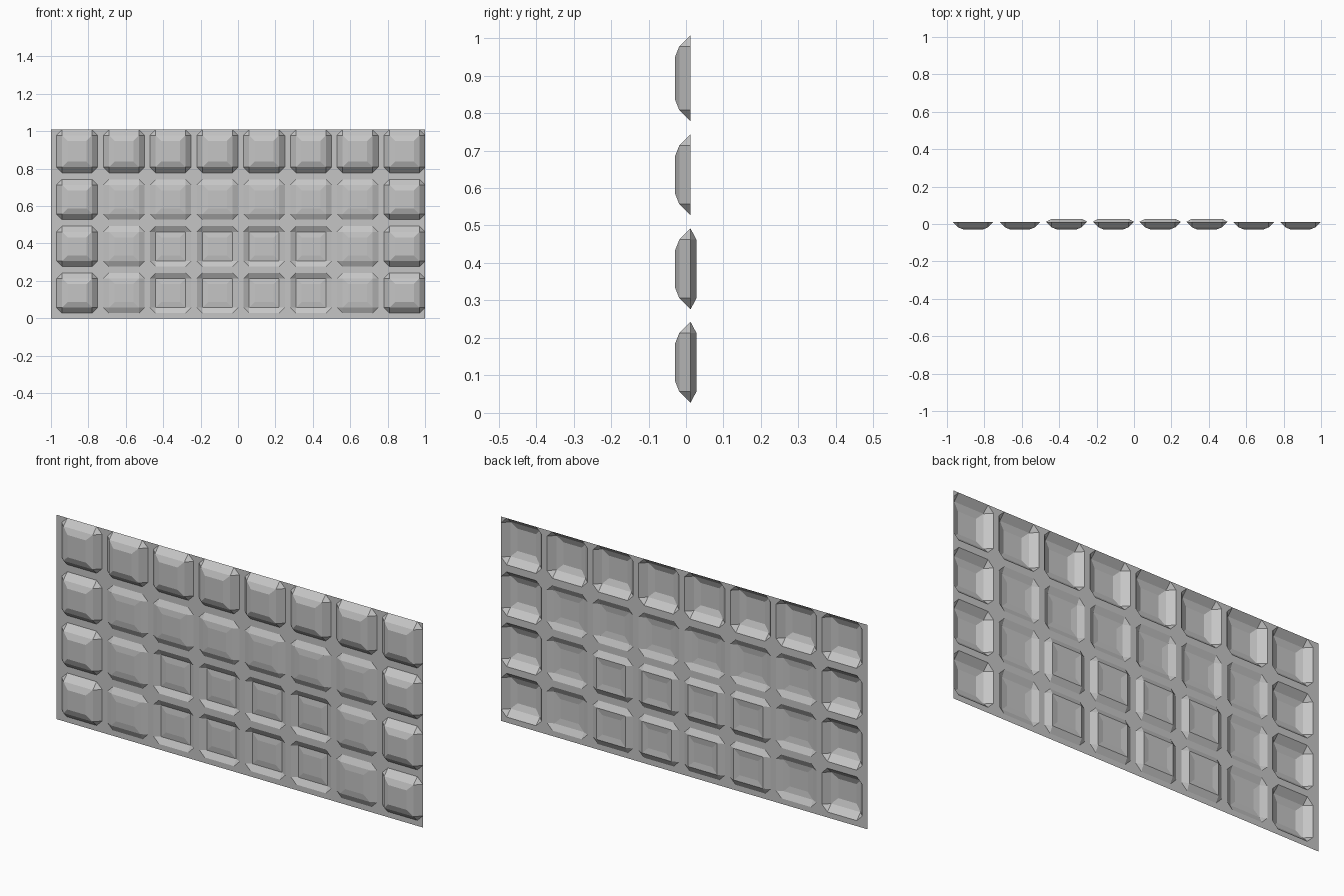
import bpy
import bmesh

if "Cube" in bpy.data.objects:
    bpy.data.objects.remove(bpy.data.objects["Cube"])

grey = bpy.data.materials.new("light_grey")
grey.diffuse_color = (0.56, 0.56, 0.56, 1)
grey.use_nodes = True
grey.node_tree.nodes["Principled BSDF"].inputs["Base Color"].default_value = grey.diffuse_color

PLATE_Y = 0.012      # depth of the flat sheet
CUT = 0.03           # corner cut and slope width of each coffer
COLS = 8
ROWS = [(0.0, 0.25, 0.027, 0.243), (0.25, 0.50, 0.276, 0.492),
        (0.50, 0.76, 0.527, 0.743), (0.76, 1.008, 0.778, 1.008)]

bm = bmesh.new()


def rect(x0, x1, z0, z1, y, inset=0.0):
    x0, x1, z0, z1 = x0 + inset, x1 - inset, z0 + inset, z1 - inset
    return [(x0, y, z0), (x1, y, z0), (x1, y, z1), (x0, y, z1)]


def octagon(x0, x1, z0, z1, y, c):
    return [(x0, y, z0 + c), (x0 + c, y, z0), (x1 - c, y, z0), (x1, y, z0 + c),
            (x1, y, z1 - c), (x1 - c, y, z1), (x0 + c, y, z1), (x0, y, z1 - c)]


def face(points):
    f = bm.faces.new([bm.verts.new(p) for p in points])
    f.normal_update()
    if f.calc_area() < 1e-7:      # cell side flush with the coffer
        bmesh.ops.delete(bm, geom=[f], context='FACES')


def join_rect_octagon(r, o, octagon_outside):
    for k in range(4):
        n = (k + 1) % 4
        for pts in ([r[k], r[n], o[2 * n], o[2 * k + 1]],
                    [r[k], o[2 * k + 1], o[2 * k]]):
            face(pts[::-1] if octagon_outside else pts)


def join_rects(a, b):
    for k in range(4):
        n = (k + 1) % 4
        face([a[k], a[n], b[n], b[k]])


def coffer(cell, tile, y1, y2):
    # flat surround, cut-corner slope, shallow bevel, centre
    outline = octagon(*tile, PLATE_Y, CUT)
    first = rect(*tile, y1, CUT)
    second = rect(*tile, y2, CUT * 2)
    join_rect_octagon(rect(*cell, PLATE_Y), outline, False)
    join_rect_octagon(first, outline, True)
    join_rects(first, second)
    face(second)


for j, (cz0, cz1, tz0, tz1) in enumerate(ROWS):
    for i in range(COLS):
        x0 = -1 + 0.25 * i
        x1 = x0 + 0.25
        if i in (0, COLS - 1) or j == 3:        # tall border
            y1, y2 = -0.018, -0.030
        elif j == 2 or i in (1, COLS - 2):      # low raised band
            y1, y2 = -0.003, -0.007
        else:                                   # sunken middle
            y1, y2 = 0.028, 0.024
        coffer((x0, x1, cz0, cz1), (x0 + 0.03, x1, tz0, tz1), y1, y2)

bmesh.ops.remove_doubles(bm, verts=bm.verts, dist=0.0005)

mesh = bpy.data.meshes.new("coffered_panel")
bm.to_mesh(mesh)
bm.free()
mesh.materials.append(grey)
panel = bpy.data.objects.new("coffered_panel", mesh)
bpy.context.collection.objects.link(panel)
